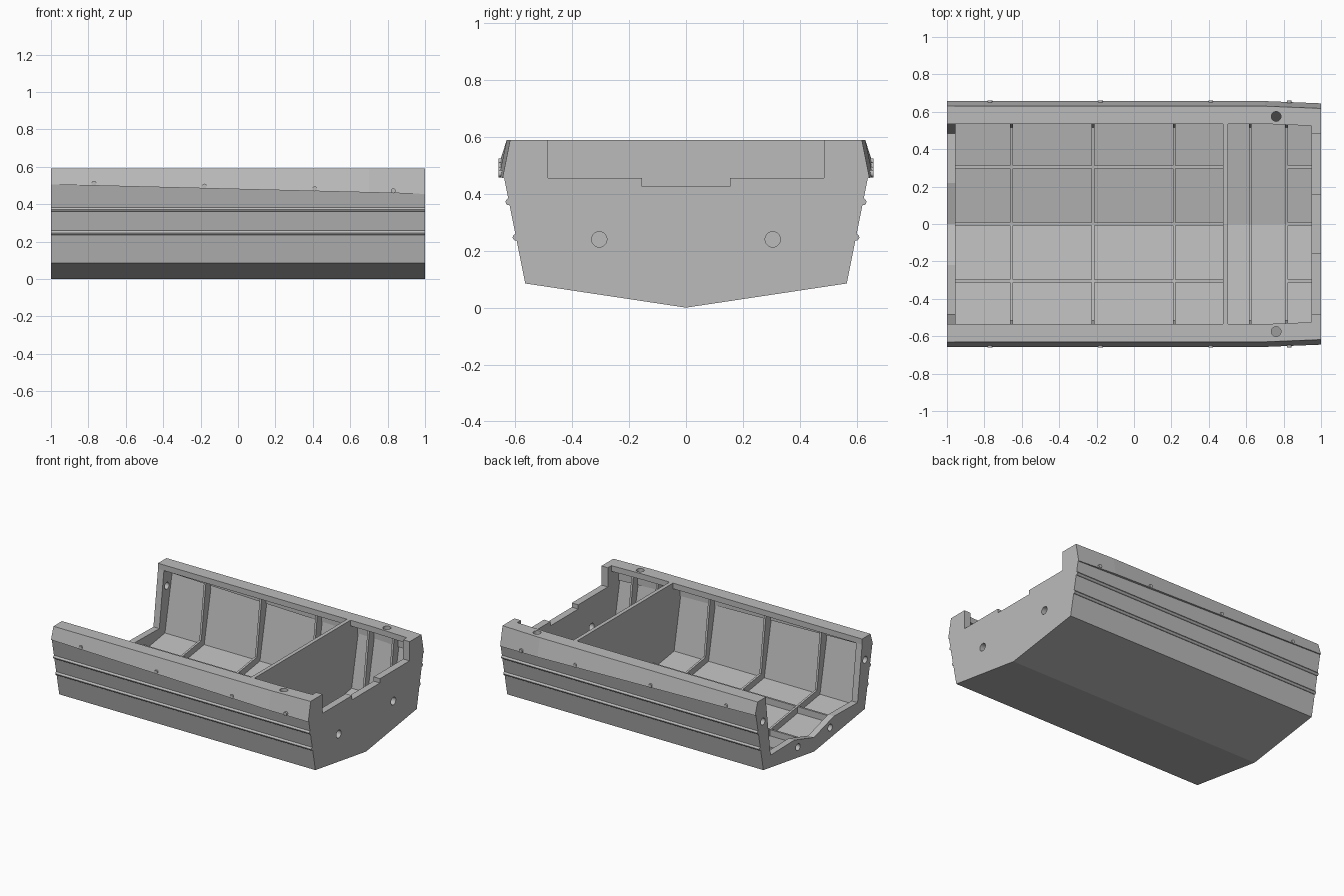
import bpy
import bmesh
from mathutils import Vector

cube = bpy.data.objects.get("Cube")
if cube:
    bpy.data.objects.remove(cube, do_unlink=True)

GREY = (0.5, 0.5, 0.5, 1.0)
grey = bpy.data.materials.new("light_grey")
grey.use_nodes = True
grey.diffuse_color = GREY
grey.node_tree.nodes["Principled BSDF"].inputs["Base Color"].default_value = GREY


def finish(name, bm):
    bmesh.ops.recalc_face_normals(bm, faces=bm.faces[:])
    mesh = bpy.data.meshes.new(name)
    bm.to_mesh(mesh)
    bm.free()
    mesh.materials.append(grey)
    obj = bpy.data.objects.new(name, mesh)
    bpy.context.collection.objects.link(obj)
    return obj


def loft(name, stations):
    """Skin closed (y, z) sections placed along x."""
    bm = bmesh.new()
    rings = [[bm.verts.new((x, y, z)) for y, z in pts] for x, pts in stations]
    for a, b in zip(rings, rings[1:]):
        for i in range(len(a)):
            j = (i + 1) % len(a)
            bm.faces.new((a[i], a[j], b[j], b[i]))
    bm.faces.new(rings[0])
    bm.faces.new(rings[-1][::-1])
    return finish(name, bm)


def mirrored(half):
    """Complete a half section that starts and ends on the centreline."""
    return half + [(-y, z) for y, z in reversed(half[1:-1])]


def slab(name, x, width, half):
    ring = mirrored(half)
    return loft(name, [(x - width / 2, ring), (x + width / 2, ring)])


def rod(name, centre, axis, radius, depth, sides=24):
    bm = bmesh.new()
    bmesh.ops.create_cone(bm, cap_ends=True, segments=sides,
                          radius1=radius, radius2=radius, depth=depth)
    turn = Vector((0, 0, 1)).rotation_difference(Vector(axis)).to_matrix()
    bmesh.ops.rotate(bm, verts=bm.verts, cent=(0, 0, 0), matrix=turn)
    bmesh.ops.translate(bm, verts=bm.verts, vec=centre)
    return finish(name, bm)


def drill(obj, centre, axis, radius):
    cutter = rod("hole_cutter", centre, axis, radius, 0.2)
    cutter.hide_render = True
    mod = obj.modifiers.new("hole", "BOOLEAN")
    mod.operation = "DIFFERENCE"
    mod.solver = "EXACT"
    mod.object = cutter
    bpy.context.view_layer.objects.active = obj
    bpy.ops.object.modifier_apply(modifier=mod.name)
    bpy.data.objects.remove(cutter, do_unlink=True)


def lip(x):
    return 0.48 - 0.025 * x


def side_y(z):
    return 0.565 + 0.2 * (z - 0.085)


# Hull shell with V bottom, its top following the sloping rail
def hull_section(x):
    top = lip(x) + 0.004
    return mirrored([(0, 0), (0.565, 0.085), (side_y(top), top),
                     (side_y(top) - 0.02, top), (0.548, 0.105), (0, 0.022)])


loft("hull_shell", [(x, hull_section(x)) for x in (-1, 1)])


# Gunwales, narrowing slightly at the stern
def rail_section(x, s):
    d = 0.012 * max(0, x - 0.7) / 0.3
    z = lip(x)
    pts = [(0.535 - d, 0.59), (0.63 - d, 0.59), (0.657 - d, z), (0.64 - d, z),
           (0.615 - d, z), (0.615 - d, 0.55), (0.535 - d, 0.55)]
    return [(s * y, h) for y, h in pts]


for side, s in (("left", 1), ("right", -1)):
    rail = loft(side + "_gunwale", [(x, rail_section(x, s)) for x in (-1, 0.7, 1)])
    drill(rail, (0.76, s * 0.575, 0.58), (0, 0, 1), 0.026)
    # Half-round rubbing strakes
    for z in (0.247, 0.372):
        strake = rod("side_strake", (0, s * side_y(z), z), (1, 0, 0), 0.012, 2, 12)
        strake.data.shade_smooth()
        bpy.context.view_layer.objects.active = strake
        bpy.ops.object.select_all(action="DESELECT")
        strake.select_set(True)
        bpy.ops.object.shade_smooth_by_angle()
    # Rail fasteners
    for x in (-0.77, -0.18, 0.41, 0.83):
        rod("rail_fastener", (x, s * 0.645, lip(x) + 0.012), (0, 1, 0), 0.013, 0.03, 16)

# Stepped transom with two drain holes
transom = slab("transom", 0.975, 0.05, [
    (0, 0.003), (0.563, 0.086), (0.637, 0.455), (0.637, 0.47), (0.615, 0.59),
    (0.485, 0.59), (0.485, 0.455), (0.155, 0.455), (0.155, 0.425), (0, 0.425)])
for s in (1, -1):
    drill(transom, (0.975, s * 0.305, 0.24), (1, 0, 0), 0.027)

# Open-end flange with four bolt holes
flange = slab("end_flange", -0.977, 0.046, [
    (0, 0.003), (0.563, 0.086), (0.643, 0.49), (0.643, 0.52), (0.625, 0.58),
    (0.54, 0.58), (0.485, 0.16), (0.22, 0.165), (0, 0.1)])
for s in (1, -1):
    drill(flange, (-0.977, s * 0.18, 0.1), (1, 0, 0), 0.024)
    drill(flange, (-0.977, s * 0.57, 0.43), (1, 0, 0), 0.024)

# Full-height bulkhead
slab("bulkhead", 0.49, 0.027, [
    (0, 0.01), (0.555, 0.095), (0.622, 0.44), (0.62, 0.56),
    (0.536, 0.56), (0.536, 0.59), (0, 0.59)])

# Thin frames round the inside of the hull
for x in (-0.655, -0.22, 0.215, 0.622, 0.815):
    slab("hull_frame", x, 0.015, [
        (0, 0.01), (0.555, 0.095), (0.622, 0.44), (0.618, 0.56),
        (0.57, 0.56), (0.515, 0.145), (0, 0.068)])

# Lengthwise stringers fore and aft of the bulkhead
for x0, x1 in ((-0.96, 0.48), (0.815, 0.955)):
    for y in (-0.305, 0, 0.305):
        base = 0.15 * abs(y)
        pts = [(y - 0.007, base + 0.01), (y + 0.007, base + 0.01),
               (y + 0.007, base + 0.067), (y - 0.007, base + 0.067)]
        loft("stringer", [(x0, pts), (x1, pts)])
